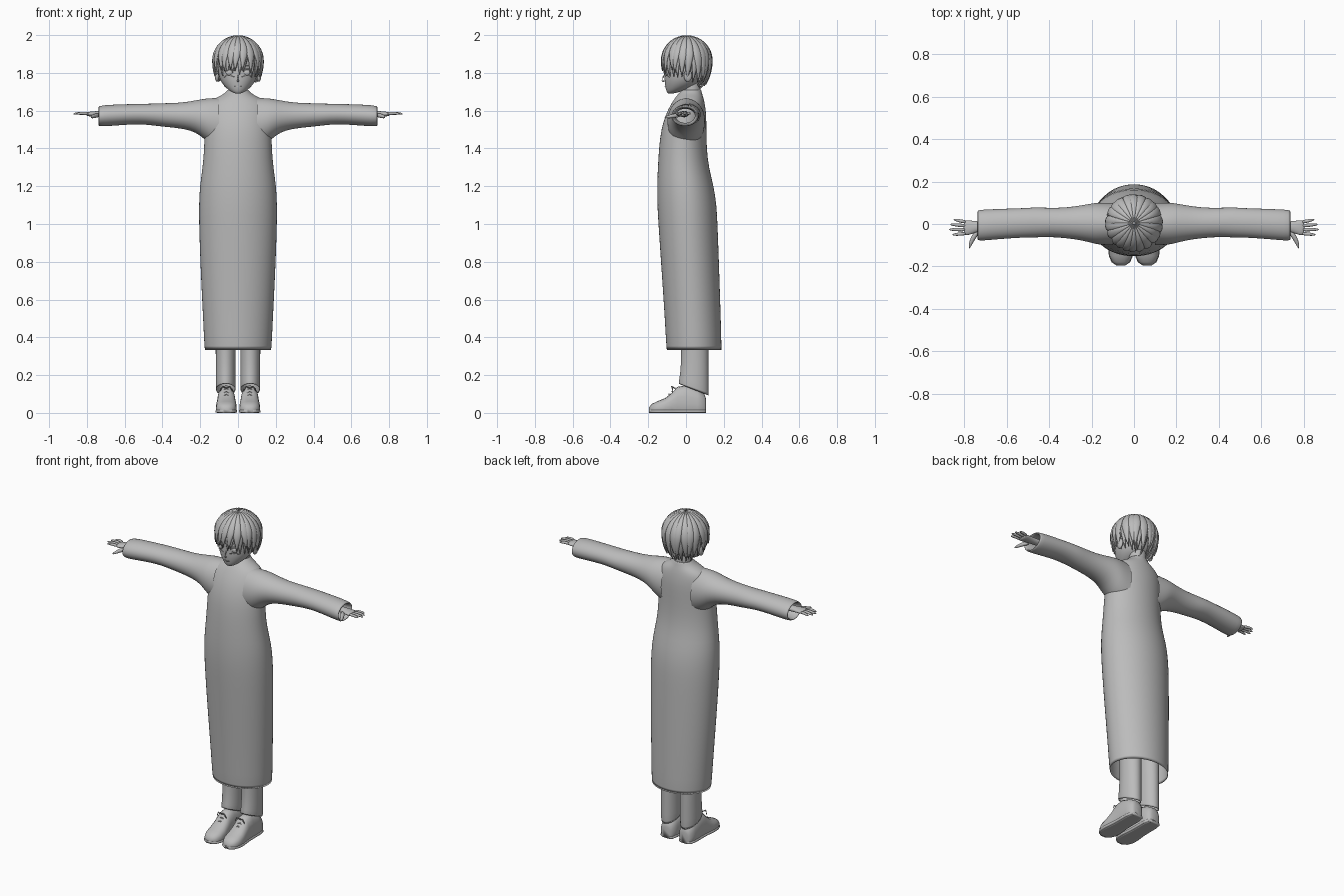
import bpy, bmesh, math, random
from mathutils import Vector as V

random.seed(4)
if "Cube" in bpy.data.objects:
    bpy.data.objects.remove(bpy.data.objects["Cube"])

grey = bpy.data.materials.new("plain grey")
grey.use_nodes = True
grey.diffuse_color = (0.5, 0.5, 0.5, 1)
grey.node_tree.nodes["Principled BSDF"].inputs["Base Color"].default_value = (0.5, 0.5, 0.5, 1)
X, Y, Z = V((1, 0, 0)), V((0, 1, 0)), V((0, 0, 1))


def finish(name, bm, mirror=False, subsurf=0, thick=0):
    bmesh.ops.recalc_face_normals(bm, faces=bm.faces)
    me = bpy.data.meshes.new(name)
    bm.to_mesh(me)
    bm.free()
    ob = bpy.data.objects.new(name, me)
    bpy.context.collection.objects.link(ob)
    me.materials.append(grey)
    me.shade_smooth()
    if thick:
        m = ob.modifiers.new("Cloth", 'SOLIDIFY')
        m.thickness, m.offset = thick, -1
    if subsurf:
        m = ob.modifiers.new("Smooth", 'SUBSURF')
        m.levels = m.render_levels = subsurf
    if mirror:
        ob.modifiers.new("Mirror", 'MIRROR').use_mirror_merge = False
    return ob


def ring(c, u, v, a, b, n=20, p=1.0):
    """Superellipse of half sizes a, b along u, v."""
    pts = []
    for i in range(n):
        t = math.tau * i / n
        cs, sn = math.cos(t), math.sin(t)
        pts.append(c + u * math.copysign(abs(cs) ** p, cs) * a + v * math.copysign(abs(sn) ** p, sn) * b)
    return pts


def skin(bm, rings, closed=True, caps=()):
    """Join consecutive rings with quads."""
    vs = [[bm.verts.new(p) for p in r] for r in rings]
    n = len(vs[0])
    for lo, hi in zip(vs, vs[1:]):
        for i in range(n if closed else n - 1):
            j = (i + 1) % n
            bm.faces.new((lo[i], lo[j], hi[j], hi[i]))
    for k in caps:
        bm.faces.new(vs[k])


def loft(name, rings, caps=(), **kw):
    bm = bmesh.new()
    skin(bm, rings, caps=caps)
    return finish(name, bm, **kw)


def stack(rows, n=28, p=1.0, x=0):
    """Horizontal rings from (z, half width, front y, back y)."""
    return [ring(V((x, (f + b) / 2, z)), X, Y, w, (b - f) / 2, n, p) for z, w, f, b in rows]


def tube(bm, path, n=10, flat=1.0):
    """Tapered tube through (x, y, z, radius) points."""
    rings = []
    for i, q in enumerate(path):
        a, b = path[max(i - 1, 0)], path[min(i + 1, len(path) - 1)]
        d = (V(b[:3]) - V(a[:3])).normalized()
        u = d.cross(Z if abs(d.z) < 0.9 else Y).normalized()
        rings.append(ring(V(q[:3]), u, d.cross(u), q[3], q[3] * flat, n))
    skin(bm, rings, caps=(0, -1))


def ball(name, c, s, mirror=False):
    bm = bmesh.new()
    bmesh.ops.create_uvsphere(bm, u_segments=24, v_segments=14, radius=1)
    for v in bm.verts:
        v.co = V(c) + v.co * V(s)
    return finish(name, bm, mirror)


# Long robe, open at the hem
loft("robe", stack([
    (.325, .178, -.104, .19), (.5, .186, -.113, .185), (.75, .199, -.13, .177),
    (1.0, .208, -.147, .168), (1.1, .208, -.153, .163), (1.2, .204, -.154, .148),
    (1.3, .188, -.15, .121), (1.4, .18, -.144, .11), (1.5, .178, -.133, .109),
    (1.58, .172, -.108, .108), (1.625, .162, -.085, .102), (1.655, .14, -.067, .096),
    (1.676, .1, -.052, .09), (1.692, .069, -.038, .085), (1.712, .053, -.02, .08)]),
    subsurf=1, thick=.004)

# Sleeves flare into the body and fold inward at the cuff
sleeve = [(.1, 1.40, 1.668, -.1, .1), (.16, 1.43, 1.667, -.1, .102), (.2, 1.47, 1.66, -.09, .098),
          (.25, 1.495, 1.65, -.077, .088), (.32, 1.508, 1.641, -.067, .078), (.4, 1.515, 1.64, -.061, .076),
          (.46, 1.523, 1.637, -.064, .08), (.52, 1.528, 1.637, -.064, .075), (.6, 1.525, 1.634, -.069, .073),
          (.68, 1.518, 1.632, -.076, .07), (.735, 1.516, 1.626, -.08, .067), (.74, 1.523, 1.619, -.073, .06),
          (.73, 1.528, 1.614, -.066, .054), (.66, 1.535, 1.61, -.055, .048)]
loft("sleeves", [ring(V((x, (f + b) / 2, (lo + hi) / 2)), Y, Z, (b - f) / 2, (hi - lo) / 2, 24)
                 for x, lo, hi, f, b in sleeve], mirror=True, subsurf=1)

# Hands: palm, four fingers and a thumb
palm = [(.62, -.008, .024, .02), (.72, -.01, .022, .017), (.75, -.014, .028, .016),
        (.785, -.018, .037, .013), (.806, -.018, .036, .009)]
loft("palms", [ring(V((x, y, 1.582)), Y, Z, a, b, 16) for x, y, a, b in palm],
     caps=(0, -1), mirror=True, subsurf=1)
bm = bmesh.new()
for y0, y1, tip in ((.009, .02, .852), (-.009, -.002, .868), (-.027, -.026, .873), (-.045, -.05, .858)):
    tube(bm, [(.79, y0, 1.584, .009), ((.79 + tip) / 2, (y0 + y1) / 2, 1.587, .0085),
              (tip - .01, y1, 1.584, .0065), (tip, y1, 1.582, .002)])
tube(bm, [(.735, -.03, 1.578, .013), (.76, -.066, 1.572, .012),
          (.772, -.095, 1.567, .009), (.778, -.116, 1.564, .002)])
finish("fingers", bm, mirror=True, subsurf=1)

# Trousers with a hem sloping down to the heel
legs = stack([(1.0, .07, -.07, .1), (.6, .06, -.04, .115), (.33, .053, -.022, .12),
              (.2, .053, -.032, .12), (.11, .054, -.042, .122)], n=20, x=.065)
for p in legs[-1]:
    p.z = .12 - (p.y - .04) * .4
loft("trousers", legs, mirror=True, subsurf=1, thick=.004)

# Shoes: flat soled rings from heel to toe
shoe = [(.107, .025, .07), (.098, .04, .1), (.06, .047, .125), (0, .047, .145), (-.045, .048, .138),
        (-.075, .051, .106), (-.11, .055, .078), (-.15, .054, .062), (-.18, .041, .048), (-.196, .018, .03)]


def shoe_ring(y, w, h):
    pts = ring(V((.062, y, h * .35)), X, Z, w, h * .65, 20, .8)
    for p in pts:
        p.z = max(p.z, 0)
    return pts


loft("shoes", [shoe_ring(*s) for s in shoe], caps=(0, -1), mirror=True)
sole = [(y, w + .003, .016) for y, w, h in shoe]
loft("soles", [ring(V((.062, y, .008)), X, Z, w, .008, 20, .35) for y, w, h in sole],
     caps=(0, -1), mirror=True)

# Shoe laces with a small bow
bm = bmesh.new()
for y, z in ((-.058, .128), (-.074, .111), (-.09, .096)):
    tube(bm, [(.037, y + .008, z - .012, .003), (.062, y, z + .003, .003), (.087, y + .008, z - .012, .003)], 6)
for s in (-1, 1):
    tube(bm, [(.062, -.06, .13, .003), (.062 + s * .02, -.075, .14, .004), (.062 + s * .032, -.07, .115, .002)], 6)
finish("laces", bm, mirror=True)

# Neck and head
loft("neck", stack([(1.62, .058, -.03, .085), (1.7, .048, -.014, .078), (1.78, .05, -.02, .076)]), subsurf=1)
head = loft("head", stack([
    (1.69, .012, -.094, -.07), (1.696, .03, -.1, -.045), (1.712, .054, -.107, .01), (1.735, .078, -.111, .06),
    (1.765, .097, -.115, .09), (1.80, .106, -.113, .105), (1.85, .111, -.115, .112),
    (1.9, .108, -.11, .112), (1.94, .085, -.085, .095), (1.965, .04, -.04, .05)]), caps=(0, -1), subsurf=1)
ball("ears", (.111, .01, 1.785), (.012, .022, .032), True)
bm = bmesh.new()
tube(bm, [(0, -.108, 1.805, .005), (0, -.122, 1.775, .008), (0, -.13, 1.76, .007), (0, -.112, 1.752, .005)])
finish("nose", bm, subsurf=1)

# Eyes, lids and mouth follow the curve of the face
ball("eyes", (.045, -.1, 1.802), (.02, .009, .016), True)
bm = bmesh.new()
for z, r in ((1.819, .004), (1.785, .002), (1.84, .003)):
    tube(bm, [(.02, -.112, z - .006, r * .6), (.042, -.108, z, r), (.062, -.098, z, r), (.073, -.089, z - .008, r * .4)], 6)
finish("lids_and_brows", bm, mirror=True)
bm = bmesh.new()
tube(bm, [(-.018, -.107, 1.73, .001), (0, -.112, 1.729, .0025), (.018, -.107, 1.73, .001)], 6)
finish("mouth", bm)

# Hair: a scalp with two layers of tapered locks from the crown
ball("scalp", (0, .012, 1.875), (.122, .112, .112))


def lock(bm, angle, half, size, drop, sway):
    zb = 1.768 + .042 * math.cos(angle) + drop
    end = math.pi / 2 + math.asin(min((1.865 - zb) / .19, .95))
    rows = []
    for i in range(13):
        t = i / 12
        th = .05 + (end - .05) * t
        taper = min(1, (1.02 - t) / .38) ** .8
        a0 = angle + sway * t * t
        row = []
        for j in (-1, -.6, 0, .6, 1):
            a = a0 + j * half * taper
            r = size * (.975 + .035 * (1 - j * j) + .03 * max(0, t - .85))
            h = (.133 if th < math.pi / 2 else .19) * math.cos(th)
            row.append(V((math.sin(a) * math.sin(th) * .136 * r,
                          .004 - math.cos(a) * math.sin(th) * .136 * r, 1.865 + h * r)))
        rows.append(row)
    skin(bm, rows, closed=False)


bm = bmesh.new()
for count, size, low in ((22, 1.0, .008), (24, .95, -.012)):
    for k in range(count):
        a = math.tau * (k + .5 * (size < 1)) / count
        lock(bm, a, math.pi / count * 1.3, size, low + random.uniform(-.014, .014), random.uniform(-.16, .16))
finish("hair_locks", bm, thick=.004)
